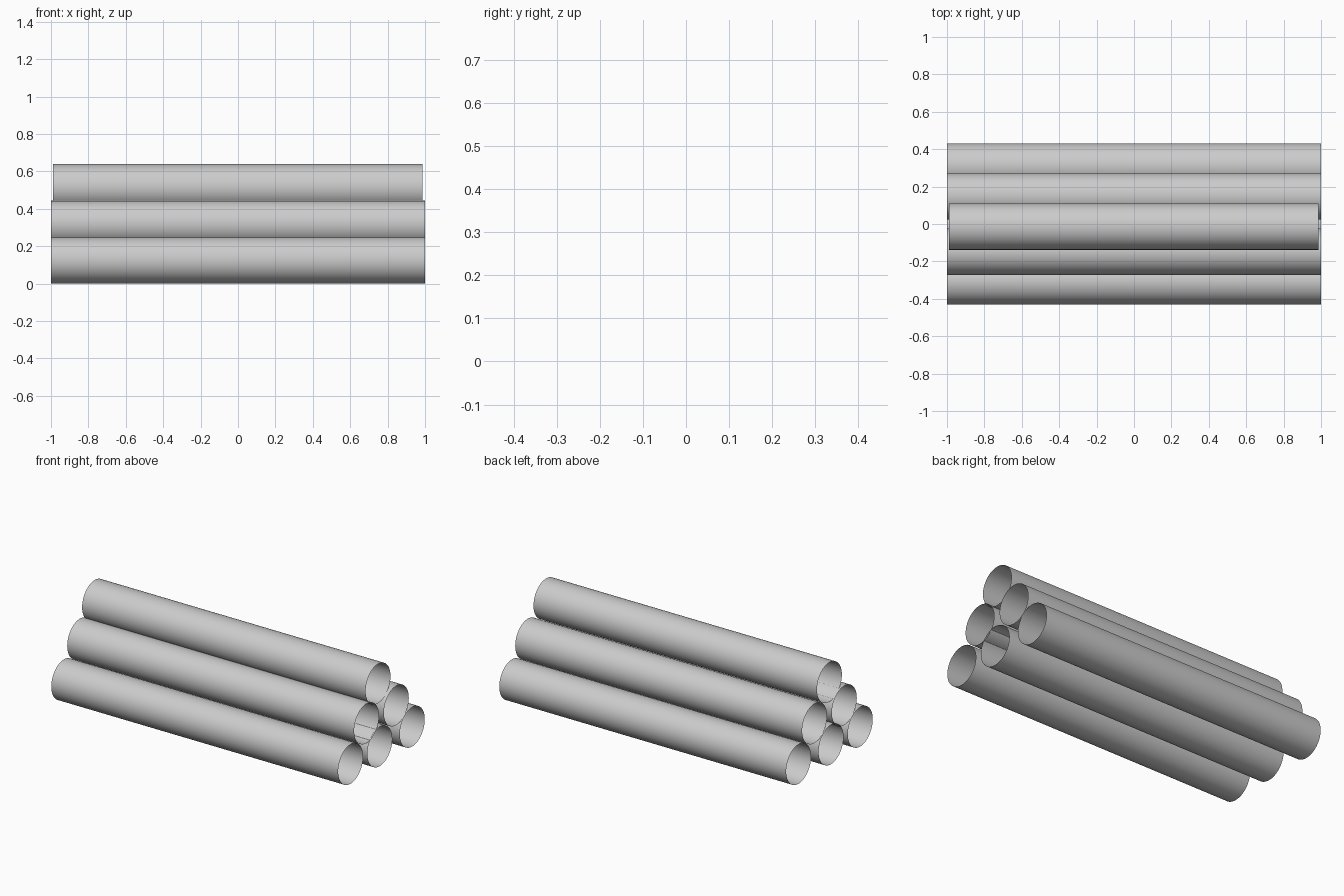
import bpy, math

if "Cube" in bpy.data.objects:
    bpy.data.objects.remove(bpy.data.objects["Cube"])

R = 0.124      # pipe radius
RISE = 0.1955  # height between rows


def pipe(name, y, row, x0=-1.0, x1=1.0):
    """Thin open-ended pipe lying along x."""
    bpy.ops.mesh.primitive_cylinder_add(
        vertices=64, radius=R, depth=x1 - x0, end_fill_type='NOTHING',
        location=((x0 + x1) / 2, y, R + row * RISE),
        rotation=(0, math.pi / 2, 0))
    ob = bpy.context.object
    ob.name = name
    bpy.ops.object.shade_smooth_by_angle()
    return ob


# bottom row of three; the middle pipe sits slightly off centre
for i, y in enumerate((-0.307, -0.016, 0.307)):
    pipe(f"bottom_pipe_{i + 1}", y, 0)

# middle row of two
for i, y in enumerate((-0.148, 0.148)):
    pipe(f"middle_pipe_{i + 1}", y, 1)

# single, slightly shorter pipe on top
pipe("top_pipe", -0.014, 2, -0.99, 0.986)
